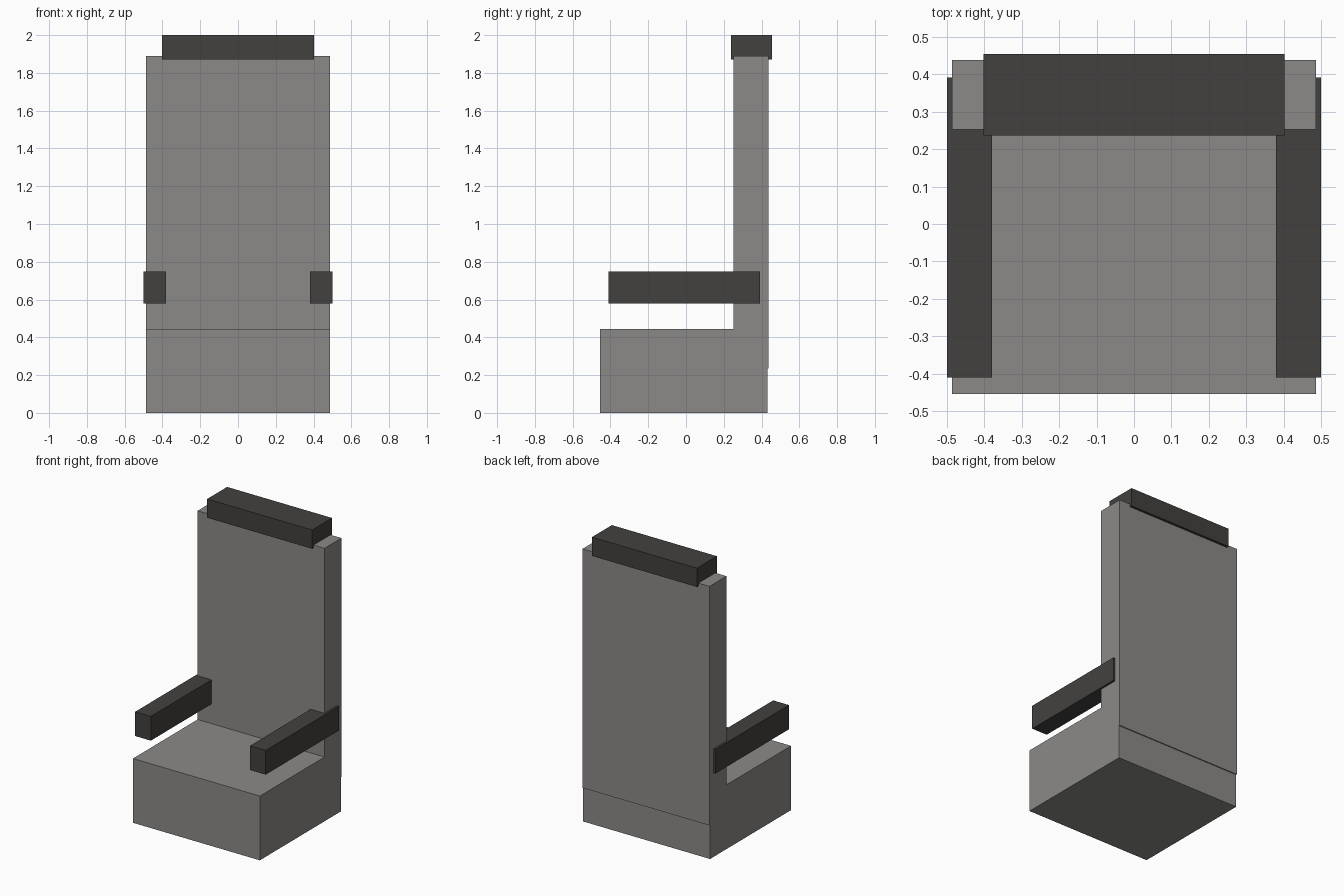
import bpy
import bmesh
from mathutils import Vector

if "Cube" in bpy.data.objects:
    bpy.data.objects.remove(bpy.data.objects["Cube"])


def material(name, color):
    mat = bpy.data.materials.new(name)
    mat.diffuse_color = (*color, 1)
    mat.use_nodes = True
    mat.node_tree.nodes["Principled BSDF"].inputs["Base Color"].default_value = mat.diffuse_color
    return mat


def box(name, low, high, mat):
    """Flat-sided box spanning two opposite corners."""
    low, high = Vector(low), Vector(high)
    bm = bmesh.new()
    bmesh.ops.create_cube(bm, size=1)
    bmesh.ops.scale(bm, vec=high - low, verts=bm.verts)
    mesh = bpy.data.meshes.new(name)
    bm.to_mesh(mesh)
    bm.free()
    mesh.materials.append(mat)
    obj = bpy.data.objects.new(name, mesh)
    obj.location = (low + high) / 2
    bpy.context.collection.objects.link(obj)
    return obj


stone = material("stone_grey", (0.26, 0.255, 0.245))
dark = material("dark_grey", (0.055, 0.053, 0.05))

# Solid seat block and tall backrest
box("seat", (-0.486, -0.455, 0), (0.486, 0.431, 0.445), stone)
box("backrest", (-0.486, 0.252, 0.235), (0.486, 0.438, 1.89), stone)

# Cap over the top of the backrest
box("top_rail", (-0.402, 0.237, 1.87), (0.402, 0.455, 2.0), dark)

# Armrests, one on each side
for side, x in (("left", -0.44), ("right", 0.44)):
    box(f"armrest_{side}", (x - 0.06, -0.411, 0.58), (x + 0.06, 0.391, 0.748), dark)
